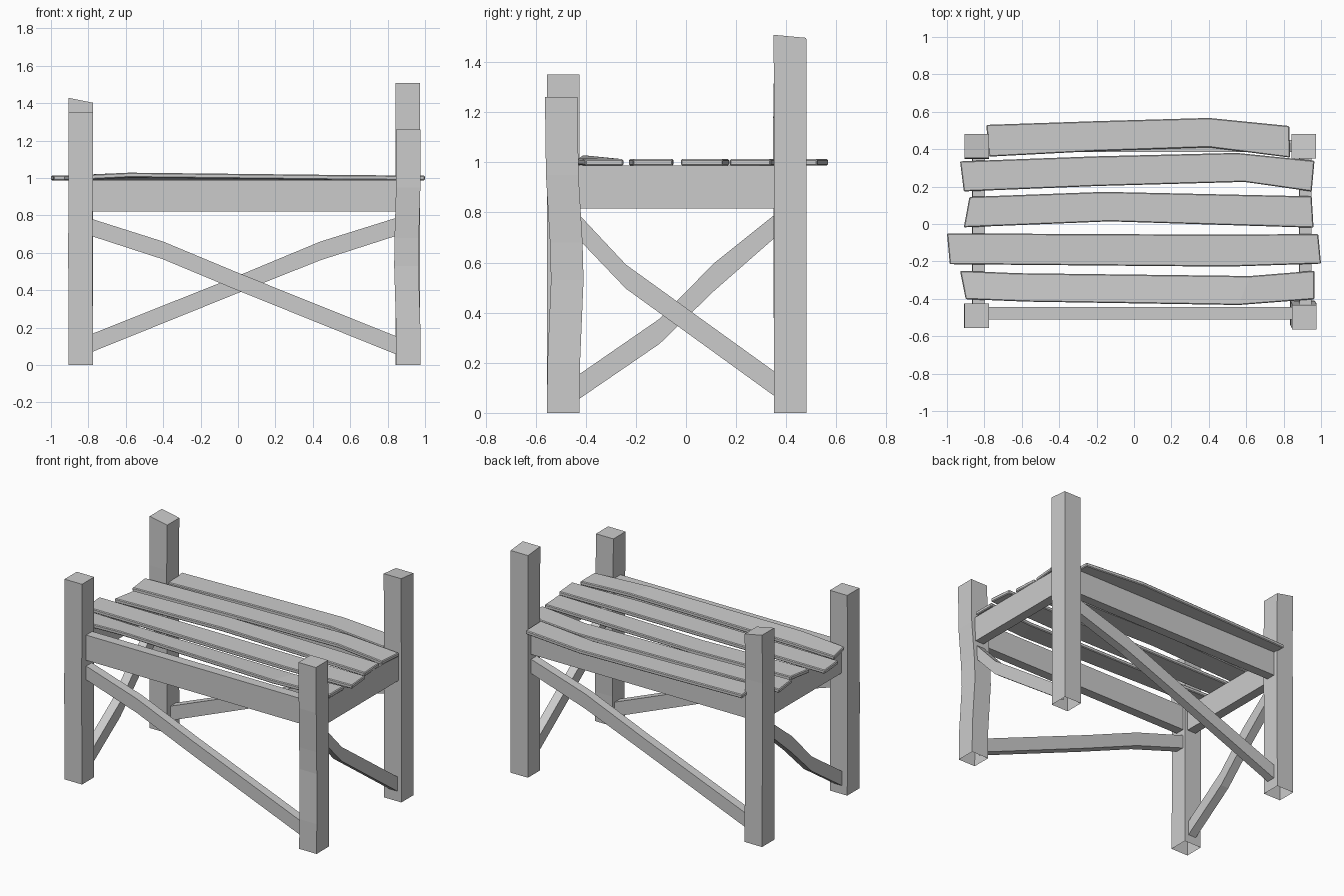
import bpy, bmesh

if "Cube" in bpy.data.objects:
    bpy.data.objects.remove(bpy.data.objects["Cube"])


def loft(name, rings, cap_start=True, bevel=0.0):
    """Skin a chain of four-cornered rings into a timber."""
    bm = bmesh.new()
    vs = [[bm.verts.new(p) for p in ring] for ring in rings]
    for a, b in zip(vs, vs[1:]):
        for i in range(4):
            j = (i + 1) % 4
            bm.faces.new((a[i], a[j], b[j], b[i]))
    if cap_start:
        bm.faces.new(vs[0][::-1])
    bm.faces.new(vs[-1])
    bmesh.ops.recalc_face_normals(bm, faces=bm.faces)
    me = bpy.data.meshes.new(name)
    bm.to_mesh(me)
    bm.free()
    ob = bpy.data.objects.new(name, me)
    bpy.context.collection.objects.link(ob)
    if bevel:
        m = ob.modifiers.new("worn_edges", 'BEVEL')
        m.width, m.segments = bevel, 1
        m.limit_method = 'ANGLE'
    return ob


def post(name, x, y, sections, tilt=(0, 0)):
    """Open-bottomed post; sections are (z, x shift, y shift), tilt slopes the top."""
    h = 0.065
    rings = []
    for k, (z, dx, dy) in enumerate(sections):
        t = tilt if k == len(sections) - 1 else (0, 0)
        rings.append([(x + dx + sx * h, y + dy + sy * h, z + sx * t[0] + sy * t[1])
                      for sx, sy in ((-1, -1), (1, -1), (1, 1), (-1, 1))])
    loft(name, rings, cap_start=False)


def timber(name, along, centre, thick, stations):
    """Upright board running along x or y; stations are (u, z low, z high)."""
    a, b = centre - thick / 2, centre + thick / 2
    rings = []
    for u, lo, hi in stations:
        ring = [(a, lo), (b, lo), (b, hi), (a, hi)]
        rings.append([(u, w, z) if along == 'x' else (w, u, z) for w, z in ring])
    loft(name, rings)


def slat(name, stations):
    """Seat slat; stations are (x front, y front, x back, y back, front edge lift)."""
    lo, hi = 0.987, 1.013
    rings = [[(xf, yf, lo + up), (xb, yb, lo), (xb, yb, hi), (xf, yf, hi + up)]
             for xf, yf, xb, yb, up in stations]
    loft(name, rings, bevel=0.005)


# Posts
post("front_left_post", -0.84, -0.49, [(0, 0, 0), (0.6, -0.003, 0), (1.35, 0, 0)])
post("front_right_post", 0.91, -0.49,
     [(0, 0, 0), (0.2, 0, 0.002), (0.53, -0.01, 0.016), (0.68, -0.008, 0.012),
      (0.95, 0, -0.004), (1.26, 0, -0.008)])
post("back_left_post", -0.84, 0.417, [(0, 0, 0), (1.1, 0, -0.005), (1.415, 0, 0)],
     tilt=(-0.013, 0))
post("back_right_post", 0.907, 0.417, [(0, 0, 0), (0.7, 0, 0), (1.503, 0, -0.002)],
     tilt=(0, -0.006))

# Seat rails
for name, y in (("front_rail", -0.477), ("back_rail", 0.417)):
    timber(name, 'x', y, 0.065, [(-0.785, 0.82, 0.99), (0.85, 0.82, 0.99)])
for name, x in (("left_rail", -0.83), ("right_rail", 0.917)):
    timber(name, 'y', x, 0.065, [(-0.435, 0.815, 0.988), (0.36, 0.815, 0.988)])

# Diagonal braces, one per side
timber("front_brace", 'x', -0.477, 0.06,
       [(-0.785, 0.69, 0.782), (-0.40, 0.565, 0.66), (0.02, 0.39, 0.485), (0.85, 0.055, 0.152)])
timber("back_brace", 'x', 0.417, 0.06,
       [(-0.785, 0.068, 0.165), (0.0, 0.385, 0.477), (0.44, 0.56, 0.66), (0.85, 0.692, 0.788)])
timber("right_brace", 'y', 0.912, 0.06,
       [(-0.435, 0.70, 0.80), (-0.24, 0.496, 0.592), (0.36, 0.062, 0.16)])
timber("left_brace", 'y', -0.835, 0.06,
       [(-0.435, 0.05, 0.148), (-0.105, 0.276, 0.376), (0.11, 0.485, 0.596), (0.36, 0.704, 0.796)])

# Seat slats, back to front
slat("slat_1", [(-0.775, 0.36, -0.79, 0.53, 0), (-0.2, 0.39, -0.2, 0.55, 0),
                (0.40, 0.41, 0.40, 0.567, 0), (0.835, 0.355, 0.83, 0.524, 0)])
slat("slat_2", [(-0.91, 0.174, -0.93, 0.335, 0), (-0.2, 0.203, -0.2, 0.362, 0),
                (0.59, 0.225, 0.55, 0.38, 0), (0.95, 0.174, 0.965, 0.338, 0)])
slat("slat_3", [(-0.91, -0.018, -0.88, 0.145, 0), (-0.13, 0.014, -0.16, 0.172, 0),
                (0.96, -0.02, 0.95, 0.148, 0)])
slat("slat_4", [(-0.985, -0.215, -1.0, -0.05, 0), (0.5, -0.228, 0.5, -0.057, 0),
                (1.0, -0.212, 0.985, -0.053, 0)])
slat("slat_5", [(-0.90, -0.402, -0.93, -0.25, 0), (-0.58, -0.415, -0.62, -0.263, 0.016),
                (0.56, -0.433, 0.62, -0.278, 0.003), (0.965, -0.402, 0.965, -0.25, 0)])
